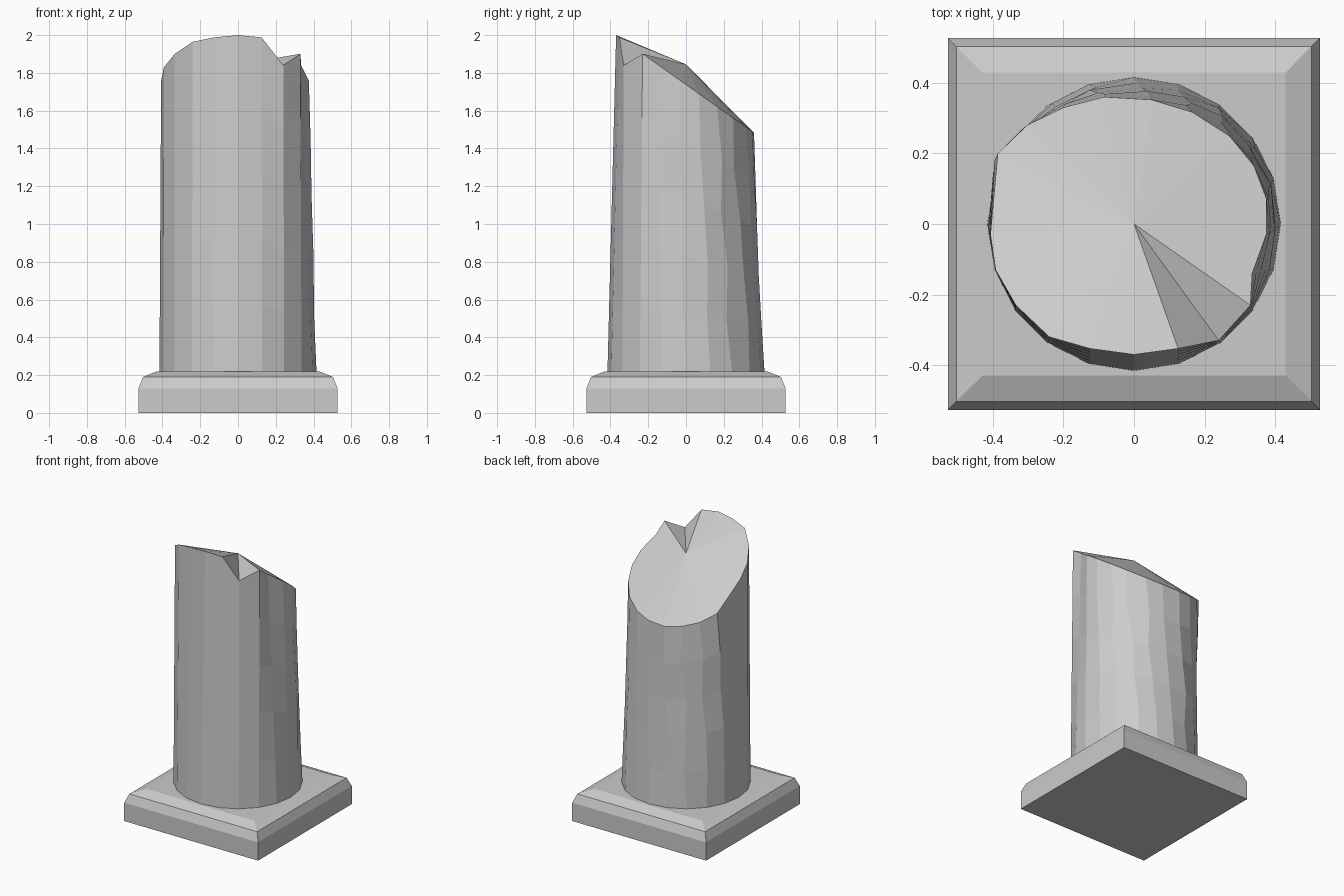
import bpy, bmesh, math, random
from math import sin, cos, radians

if "Cube" in bpy.data.objects:
    bpy.data.objects.remove(bpy.data.objects["Cube"])

random.seed(4)


def make_object(name, bm):
    bmesh.ops.recalc_face_normals(bm, faces=bm.faces)
    mesh = bpy.data.meshes.new(name)
    bm.to_mesh(mesh)
    bm.free()
    obj = bpy.data.objects.new(name, mesh)
    bpy.context.collection.objects.link(obj)


def bridge(bm, a, b):
    n = len(a)
    for i in range(n):
        j = (i + 1) % n
        bm.faces.new((a[i], a[j], b[j], b[i]))


# Square plinth with a two-step chamfer: (half width, height)
bm = bmesh.new()
rings = []
for w, z in [(0.527, 0), (0.527, 0.13), (0.503, 0.19), (0.43, 0.22)]:
    rings.append([bm.verts.new((w * sx, w * sy, z))
                  for sx, sy in ((-1, -1), (1, -1), (1, 1), (-1, 1))])
for a, b in zip(rings, rings[1:]):
    bridge(bm, a, b)
bm.faces.new(rings[0][::-1])
bm.faces.new(rings[-1])
make_object("plinth", bm)

# Broken rim, 20 points counter-clockwise from the front; the back is worn and twisted
rim = [(0, -.37), (.125, -.353), (.24, -.33), (.33, -.23), (.335, -.14),
       (.375, -.03), (.376, .07), (.34, .165), (.27, .25), (.165, .317),
       (.05, .352), (-.085, .36), (-.2, .33), (-.303, .28), (-.386, .2),
       (-.407, -.03), (-.392, -.13), (-.335, -.23), (-.24, -.32), (-.125, -.353)]


def rim_height(i, y):
    return 1.84 if i == 2 else 2 - 0.708 * (y + 0.37)


# Fluted-free shaft: straight at the front, rough facets on the back
bm = bmesh.new()
N, ROWS, R, Z0 = 20, 5, 0.416, 0.21
rings = []
for k in range(ROWS + 1):
    t = k / ROWS
    ring = []
    for i, (x, y) in enumerate(rim):
        a = radians(i * 360 / N - 90)
        px = R * cos(a) * (1 - t) + x * t
        py = R * sin(a) * (1 - t) + y * t
        if 0 < k < ROWS and 5 <= i <= 14:
            d = radians(random.uniform(-2.5, 2.5))
            s = random.uniform(0.985, 1.01)
            px, py = s * (px * cos(d) - py * sin(d)), s * (px * sin(d) + py * cos(d))
        ring.append(bm.verts.new((px, py, Z0 + (rim_height(i, y) - Z0) * t)))
    rings.append(ring)
for a, b in zip(rings, rings[1:]):
    bridge(bm, a, b)
bm.faces.new(rings[0][::-1])
# Raised fan over the slanted break, with the chipped notch
apex = bm.verts.new((0, 0, 1.845))
for i in range(N):
    bm.faces.new((rings[-1][i], rings[-1][(i + 1) % N], apex))
make_object("broken_column_shaft", bm)
